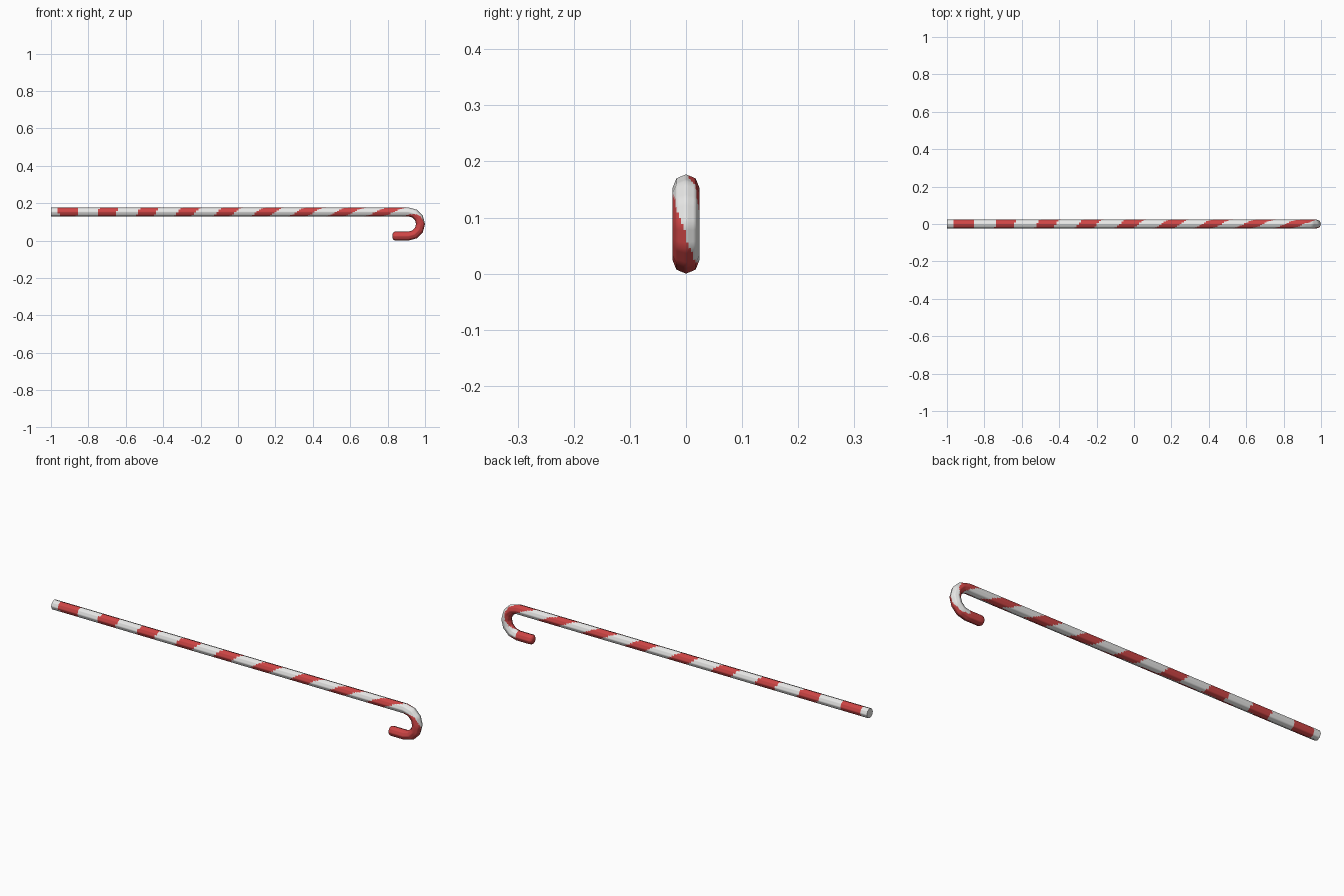
import bpy, bmesh, math
from mathutils import Vector

if "Cube" in bpy.data.objects:
    bpy.data.objects.remove(bpy.data.objects["Cube"])

R, BEND = 0.024, 0.0645          # stick radius, hook bend radius
ARC_X = 1.0 - R - BEND           # centre of the hook bend
ARC_Z = R + BEND
SIDES, SPLIT = 8, 4              # octagonal section, each side split for the stripes
N = SIDES * SPLIT


def material(name, rgb):
    m = bpy.data.materials.new(name)
    m.diffuse_color = (*rgb, 1)
    m.use_nodes = True
    m.node_tree.nodes["Principled BSDF"].inputs["Base Color"].default_value = m.diffuse_color
    return m


def angle(k):
    # 0 = front, 90 = top / outside of the bend; starts underneath
    return -90 + 360 * k / N


def ring(x, z, tilt, r):
    """Octagon across the path, with its sides evenly split."""
    n = Vector((math.sin(tilt), 0, math.cos(tilt)))
    c = Vector((x, 0, z))
    corners = []
    for i in range(SIDES):
        t = math.radians(-90 + i * 360 / SIDES)
        corners.append(c + r * (math.sin(t) * n - math.cos(t) * Vector((0, 1, 0))))
    return [corners[i].lerp(corners[(i + 1) % SIDES], j / SPLIT)
            for i in range(SIDES) for j in range(SPLIT)]


# Path stations: x, z, tilt, radius, subdivisions before the next station
top_z = ARC_Z + BEND
keys = [(-1, top_z, 0, R, 160)]
for i in range(7):
    a = math.pi * i / 6
    keys.append((ARC_X + BEND * math.sin(a), ARC_Z + BEND * math.cos(a), a, R, 4))
keys += [(0.840, R, math.pi, R, 1),
         (0.832, R, math.pi, R * 0.85, 1),
         (0.827, R, math.pi, R * 0.5, 1)]

# Rings between the stations, with distance along the stick
rings, dist, u = [], [], 0.0
for p, q in zip(keys, keys[1:]):
    a, b = ring(*p[:4]), ring(*q[:4])
    step = math.hypot(q[0] - p[0], q[1] - p[1])
    for j in range(p[4]):
        f = j / p[4]
        rings.append([v.lerp(w, f) for v, w in zip(a, b)])
        dist.append(u + step * f)
    u += step
rings.append(ring(*keys[-1][:4]))
dist.append(u)


def is_red(s, theta):
    """Spiral stripes, slanting more towards the hook; solid red tip."""
    phase = (s - 0.09) * (4.72 - 0.0022 * theta)
    return s > 2.12 or phase > 8.77 or abs(phase - round(phase)) < 0.23


bm = bmesh.new()
loops = [[bm.verts.new(v) for v in r] for r in rings]
for i in range(len(loops) - 1):
    for k in range(N):
        m = (k + 1) % N
        f = bm.faces.new((loops[i][k], loops[i][m], loops[i + 1][m], loops[i + 1][k]))
        f.material_index = int(is_red((dist[i] + dist[i + 1]) / 2, angle(k + 0.5)))
# End caps: white at the foot, red at the tip
bm.faces.new(loops[0]).material_index = 0
bm.faces.new(loops[-1]).material_index = 1
bmesh.ops.recalc_face_normals(bm, faces=bm.faces)

mesh = bpy.data.meshes.new("candy_cane")
bm.to_mesh(mesh)
bm.free()
mesh.materials.append(material("sugar white", (0.8, 0.8, 0.79)))
mesh.materials.append(material("candy red", (0.62, 0.06, 0.06)))
cane = bpy.data.objects.new("candy_cane", mesh)
bpy.context.collection.objects.link(cane)

# Smooth sides, sharp foot
bpy.context.view_layer.objects.active = cane
cane.select_set(True)
bpy.ops.object.shade_smooth_by_angle(angle=math.radians(60))
